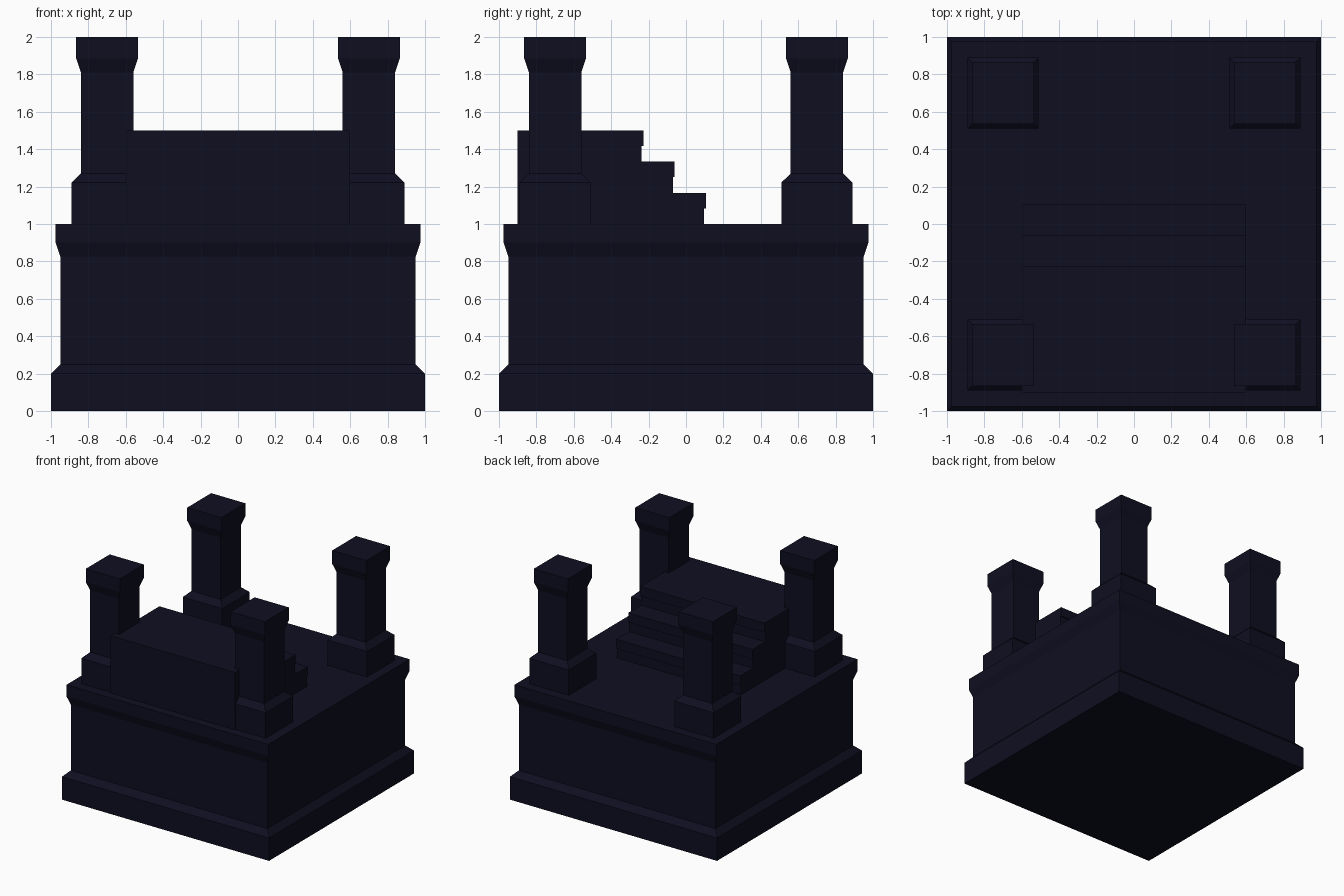
import bpy, bmesh

if "Cube" in bpy.data.objects:
    bpy.data.objects.remove(bpy.data.objects["Cube"])

stone = bpy.data.materials.new("dark navy")
stone.diffuse_color = (0.0045, 0.0045, 0.015, 1)
stone.use_nodes = True
stone.node_tree.nodes["Principled BSDF"].inputs["Base Color"].default_value = stone.diffuse_color


def make_object(name, bm):
    bmesh.ops.recalc_face_normals(bm, faces=bm.faces[:])
    mesh = bpy.data.meshes.new(name)
    bm.to_mesh(mesh)
    bm.free()
    mesh.materials.append(stone)
    obj = bpy.data.objects.new(name, mesh)
    bpy.context.collection.objects.link(obj)
    return obj


def square_tower(name, cx, cy, profile):
    """Loft square rings given as (half width, height)."""
    bm = bmesh.new()
    rings = [[bm.verts.new((cx + sx * r, cy + sy * r, z))
              for sx, sy in ((-1, -1), (1, -1), (1, 1), (-1, 1))]
             for r, z in profile]
    for a, b in zip(rings, rings[1:]):
        for i in range(4):
            j = (i + 1) % 4
            bm.faces.new((a[i], a[j], b[j], b[i]))
    bm.faces.new(rings[0][::-1])
    bm.faces.new(rings[-1])
    return make_object(name, bm)


# Main plinth with stepped foot and flared cornice
square_tower("plinth", 0, 0, [(1, 0), (1, 0.2), (0.95, 0.25), (0.95, 0.825),
                              (0.975, 0.9), (0.975, 1.0)])

# Four corner pillars
pillar_profile = [(0.19, 1.0), (0.19, 1.222), (0.14, 1.27), (0.14, 1.81),
                  (0.165, 1.885), (0.165, 2.0)]
for sx, side in ((-1, "left"), (1, "right")):
    for sy, end in ((-1, "front"), (1, "back")):
        square_tower(f"pillar_{end}_{side}", sx * 0.7, sy * 0.7, pillar_profile)

# Staircase: side profile (y, z) with overhanging treads, extruded across x
outline = [(-0.9, 1.0), (-0.9, 1.5)]
for i in range(3):
    top, riser = 1.5 - i / 6, -0.237 + i / 6
    outline += [(riser + 0.01, top), (riser + 0.01, top - 1 / 12),
                (riser, top - 1 / 12), (riser, top - 1 / 6)]
bm = bmesh.new()
face = bm.faces.new([bm.verts.new((-0.6, y, z)) for y, z in outline])
moved = bmesh.ops.extrude_face_region(bm, geom=[face], use_keep_orig=True)["geom"]
bmesh.ops.translate(bm, vec=(1.2, 0, 0),
                    verts=[g for g in moved if isinstance(g, bmesh.types.BMVert)])
make_object("staircase", bm)
